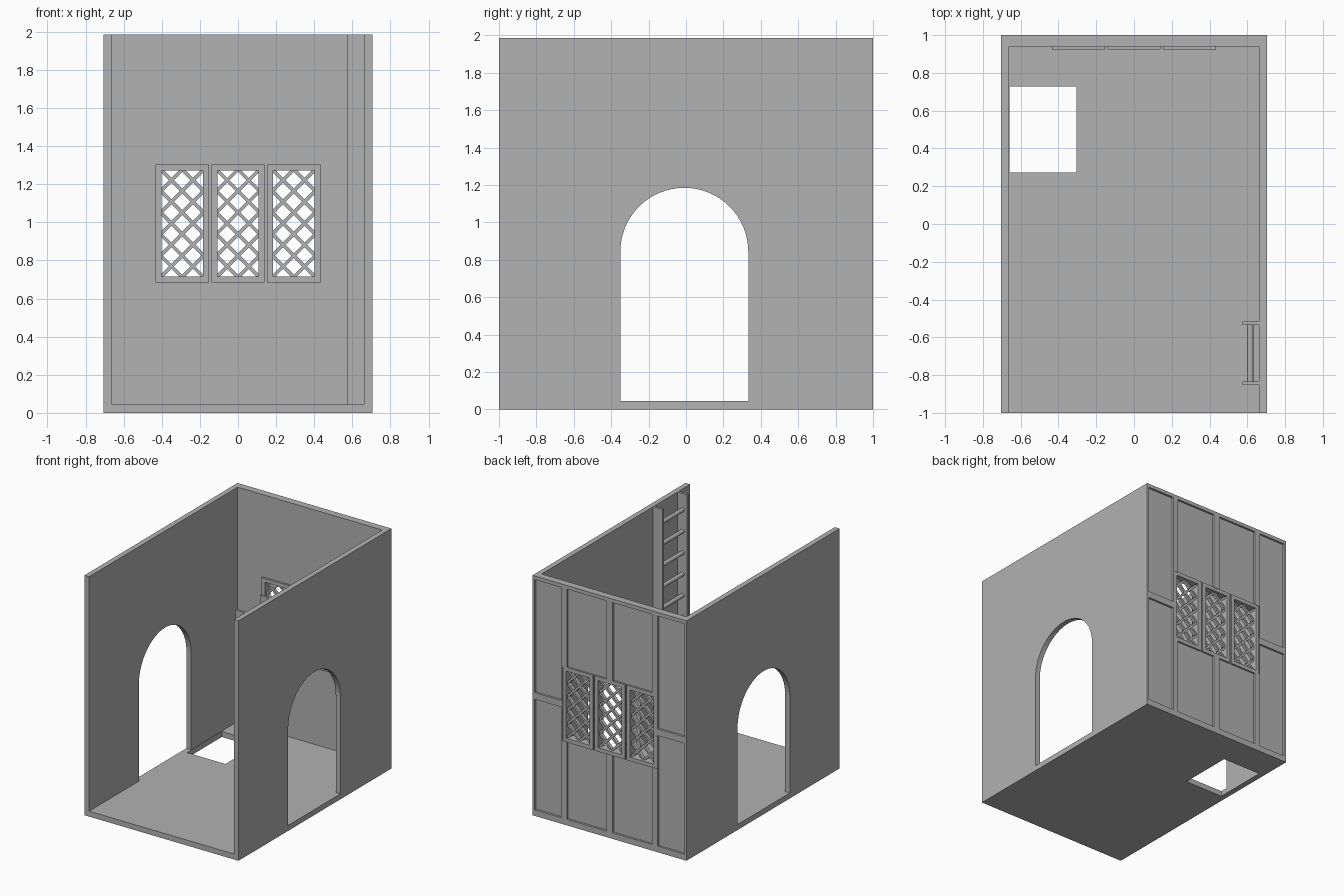
import bpy, bmesh, math
from mathutils import Matrix

if "Cube" in bpy.data.objects:
    bpy.data.objects.remove(bpy.data.objects["Cube"], do_unlink=True)

GREY = (0.445, 0.445, 0.445, 1.0)
stone = bpy.data.materials.new("plain grey")
stone.use_nodes = True
stone.diffuse_color = GREY
stone.node_tree.nodes["Principled BSDF"].inputs["Base Color"].default_value = GREY


def finish(name, bm):
    bmesh.ops.recalc_face_normals(bm, faces=bm.faces)
    mesh = bpy.data.meshes.new(name)
    bm.to_mesh(mesh)
    bm.free()
    mesh.materials.append(stone)
    obj = bpy.data.objects.new(name, mesh)
    bpy.context.collection.objects.link(obj)
    return obj


def box(name, xs, ys, zs, spin=0.0):
    """Box between limits, optionally spun about its own y axis."""
    bm = bmesh.new()
    lims = (xs, ys, zs)
    mid = [(a + b) / 2 for a, b in lims]
    size = [b - a for a, b in lims]
    m = Matrix.Translation(mid) @ Matrix.Rotation(spin, 4, 'Y') @ Matrix.Diagonal((*size, 1))
    bmesh.ops.create_cube(bm, size=1, matrix=m)
    return finish(name, bm)


def cut(target, cutter):
    """Subtract the cutter from the target and delete it."""
    mod = target.modifiers.new("cut", 'BOOLEAN')
    mod.operation, mod.solver, mod.object = 'DIFFERENCE', 'EXACT', cutter
    cutter.hide_render = True
    bpy.context.view_layer.objects.active = target
    bpy.ops.object.modifier_apply(modifier=mod.name)
    bpy.data.objects.remove(cutter, do_unlink=True)


# Room shell: floor and three walls, open at the front and top
W, H, FLOOR, INNER, BACK = 0.705, 1.985, 0.045, 0.662, 0.94
shell = box("room_shell", (-W, W), (-1, 1), (0, H))
cut(shell, box("inside_cutter", (-INNER, INNER), (-1.5, BACK), (FLOOR, 2.5)))

# Arched doorway through both side walls
R, ARCH_Y, SPRING = 0.342, -0.009, 0.843
profile = [(ARCH_Y - R, FLOOR), (ARCH_Y + R, FLOOR)]
profile += [(ARCH_Y + R * math.cos(math.pi * i / 32), SPRING + R * math.sin(math.pi * i / 32))
            for i in range(33)]
bm = bmesh.new()
face = bm.faces.new([bm.verts.new((-1, y, z)) for y, z in profile])
side = bmesh.ops.extrude_face_region(bm, geom=[face])["geom"]
bmesh.ops.translate(bm, vec=(2, 0, 0), verts=[v for v in side if isinstance(v, bmesh.types.BMVert)])
cut(shell, finish("arch_cutter", bm))

# Hatch in the floor
cut(shell, box("hatch_cutter", (-0.658, -0.305), (0.272, 0.728), (-0.1, 0.2)))

# Recessed panels on the outside of the back wall
PANEL_Y, Z0, Z1 = 0.983, 0.05, 1.955
WIN_Z0, WIN_Z1 = 0.685, 1.305
for s in (-1, 1):
    outer = sorted((s * 0.44, s * 0.685))
    inner = sorted((s * 0.027, s * 0.39))
    for xs, zs in ((outer, (Z0, 0.965)), (outer, (1.02, Z1)),
                   (inner, (Z0, WIN_Z0 + 0.01)), (inner, (WIN_Z1 - 0.01, Z1))):
        cut(shell, box("panel_cutter", xs, (PANEL_Y, 1.1), zs))
cut(shell, box("window_bay_cutter", (-0.43, 0.43), (PANEL_Y, 1.1), (WIN_Z0 + 0.005, WIN_Z1 - 0.005)))

# Three lattice windows
HW, HH, BORDER, PITCH, BAR = 0.14, 0.31, 0.032, 0.113, 0.018
ZC = (WIN_Z0 + WIN_Z1) / 2
for name, cx in (("right", -0.293), ("middle", 0.0), ("left", 0.293)):
    hw, hh = HW - BORDER, HH - BORDER
    hole = ((cx - hw, cx + hw), (0.8, 1.2), (ZC - hh, ZC + hh))
    frame = box(name + "_window_frame", (cx - HW, cx + HW), (0.925, 0.997), (WIN_Z0, WIN_Z1))
    cut(shell, box("window_cutter", *hole))
    cut(frame, box("frame_cutter", *hole))
    for s in (-1, 1):
        for k in range(-4, 4):
            # Diagonal bar z = s * x + c, clipped to the opening
            c = PITCH * (k + 0.5)
            ends = sorted(((-hh - c) / s, (hh - c) / s))
            lo, hi = max(-hw, ends[0]), min(hw, ends[1])
            if hi - lo < 0.01:
                continue
            mx = (lo + hi) / 2
            mz = ZC + s * mx + c
            half = (hi - lo) / math.sqrt(2) + BAR / 2
            box(name + "_lattice_bar", (cx + mx - half, cx + mx + half), (0.947, 0.975),
                (mz - BAR / 2, mz + BAR / 2), -s * math.pi / 4)

# Ladder on the left wall near the front
for name, y in (("front", -0.844), ("back", -0.525)):
    box(name + "_ladder_rail", (0.575, INNER), (y - 0.009, y + 0.009), (FLOOR, H))
for i in range(10):
    bm = bmesh.new()
    m = Matrix.Translation((0.616, -0.685, 1.85 - 0.177 * i)) @ Matrix.Rotation(math.pi / 2, 4, 'X')
    bmesh.ops.create_cone(bm, cap_ends=True, segments=12, radius1=0.017, radius2=0.017,
                          depth=0.315, matrix=m)
    rung = finish("ladder_rung", bm)
    bpy.ops.object.select_all(action='DESELECT')
    rung.select_set(True)
    bpy.context.view_layer.objects.active = rung
    bpy.ops.object.shade_smooth_by_angle(angle=math.radians(40))
